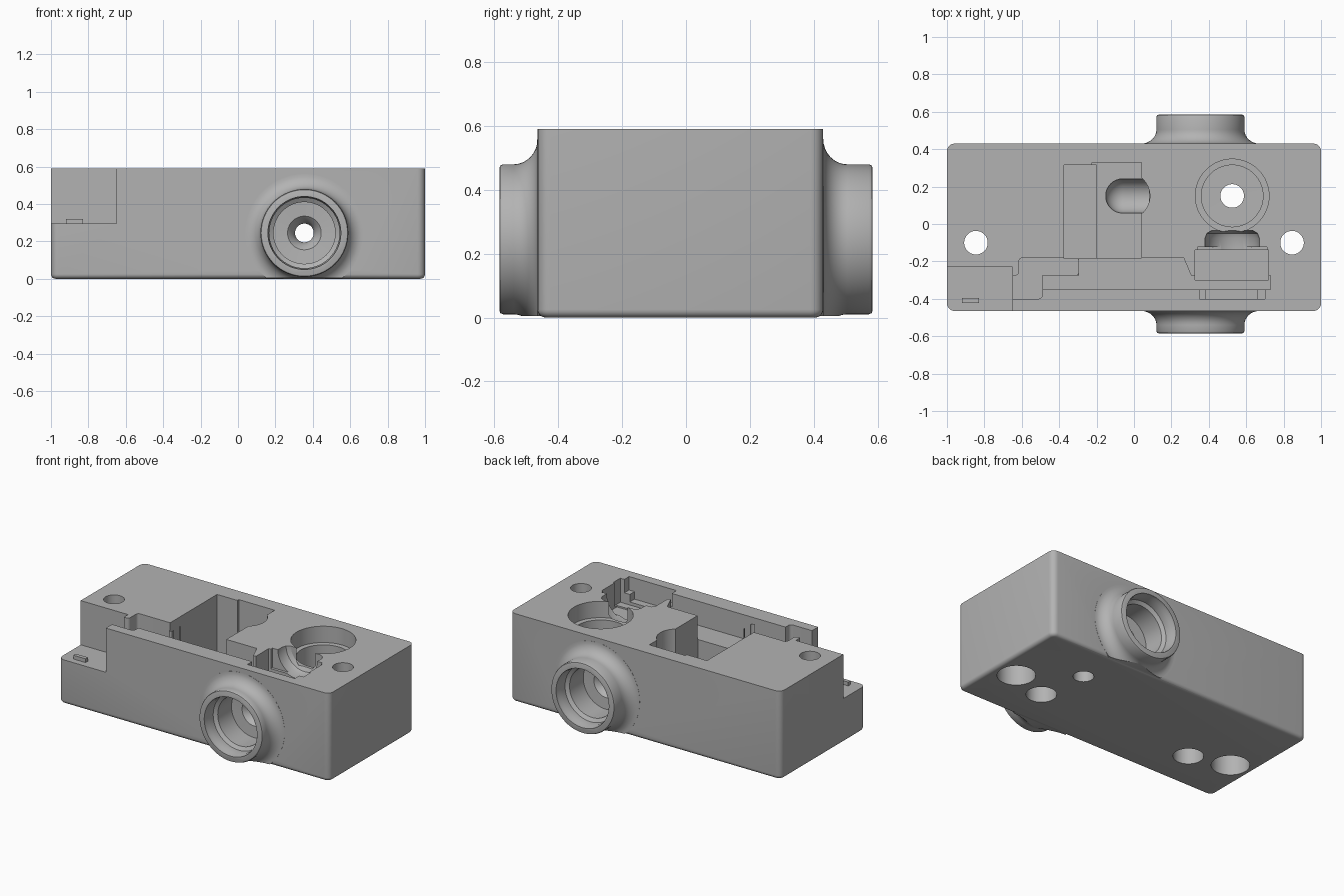
import bpy, bmesh, math
from mathutils import Matrix, Vector

old = bpy.data.objects.get("Cube")
if old:
    bpy.data.objects.remove(old, do_unlink=True)

grey = bpy.data.materials.new("machined grey")
grey.use_nodes = True
grey.diffuse_color = (0.45, 0.45, 0.45, 1)
grey.node_tree.nodes["Principled BSDF"].inputs["Base Color"].default_value = (0.45, 0.45, 0.45, 1)

TOP, OVER = 0.59, 0.7
FRONT, BACK = -0.465, 0.43


def finish(bm, name):
    bmesh.ops.recalc_face_normals(bm, faces=bm.faces)
    mesh = bpy.data.meshes.new(name)
    bm.to_mesh(mesh)
    bm.free()
    mesh.materials.append(grey)
    ob = bpy.data.objects.new(name, mesh)
    bpy.context.collection.objects.link(ob)
    return ob


def prism(name, points, z0, z1, radius=0.0, foot=0.0):
    """Extruded outline with rounded upright corners and a rounded lower rim."""
    bm = bmesh.new()
    face = bm.faces.new([bm.verts.new((x, y, z0)) for x, y in points])
    ext = bmesh.ops.extrude_face_region(bm, geom=[face])
    for v in ext["geom"]:
        if isinstance(v, bmesh.types.BMVert):
            v.co.z = z1
    if radius:
        up = [e for e in bm.edges if abs(e.verts[0].co.z - e.verts[1].co.z) > 0.01]
        bmesh.ops.bevel(bm, geom=up, offset=radius, segments=5, profile=0.5, affect='EDGES')
    if foot:
        low = [e for e in bm.edges if max(v.co.z for v in e.verts) < z0 + 1e-5]
        bmesh.ops.bevel(bm, geom=low, offset=foot, segments=5, profile=0.5, affect='EDGES')
    return finish(bm, name)


def box(name, x0, x1, y0, y1, z0, z1, **kw):
    return prism(name, [(x0, y0), (x1, y0), (x1, y1), (x0, y1)], z0, z1, **kw)


def lathe(name, profile, place, floor=None, steps=64):
    """Solid of revolution; profile holds (radius, distance along the axis)."""
    bm = bmesh.new()
    rings = []
    for r, h in profile:
        angles = [2 * math.pi * i / steps for i in range(steps)]
        rings.append([bm.verts.new((r * math.cos(a), r * math.sin(a), h)) for a in angles])
    for a, b in zip(rings, rings[1:]):
        for i in range(steps):
            j = (i + 1) % steps
            bm.faces.new((a[i], a[j], b[j], b[i]))
    bm.faces.new(rings[0])
    bm.faces.new(rings[-1])
    bm.transform(place)
    if floor is not None:
        bmesh.ops.bisect_plane(bm, geom=bm.verts[:] + bm.edges[:] + bm.faces[:],
                               plane_co=(0, 0, floor), plane_no=(0, 0, 1), clear_inner=True)
        bmesh.ops.holes_fill(bm, edges=[e for e in bm.edges if e.is_boundary])
    return finish(bm, name)


def upright(name, x, y, profile):
    return lathe(name, profile, Matrix.Translation((x, y, 0)))


def combine(target, tool, operation='DIFFERENCE'):
    mod = target.modifiers.new(tool.name, 'BOOLEAN')
    mod.operation, mod.solver, mod.object = operation, 'EXACT', tool
    bpy.context.view_layer.objects.active = target
    bpy.ops.object.modifier_apply(modifier=mod.name)
    bpy.data.objects.remove(tool, do_unlink=True)


# Main block
body = box("valve_block", -1, 1, FRONT, BACK, 0, TOP, radius=0.04, foot=0.025)

# Flared port bosses on the front and back, then their stepped bores
ports = []
for side, wall, turn in (("front", FRONT, 90), ("back", BACK, -90)):
    place = Matrix.Translation((0.355, 0, 0.245)) @ Matrix.Rotation(math.radians(turn), 4, 'X')
    depth = abs(wall)
    flare = 0.075
    outline = [(0.315, depth - 0.05), (0.315, depth + 0.001)]
    for i in range(1, 9):
        a = math.pi / 2 * i / 8
        outline.append((0.235 + 0.08 * (1 - math.sin(a)), depth + flare * (1 - math.cos(a))))
    outline += [(0.235, 0.573), (0.231, 0.582), (0.222, 0.585)]
    combine(body, lathe(side + "_boss", outline, place, floor=0.004), 'UNION')
    ports.append((side, place))

for side, place in ports:
    bore = [(0.195, 0.62), (0.195, 0.57), (0.188, 0.55), (0.188, 0.5), (0.165, 0.485),
            (0.165, 0.34), (0.09, 0.335), (0.065, 0.31), (0.05, 0.27), (0.05, -0.02)]
    combine(body, lathe(side + "_bore", bore, place))

# Corner notch
combine(body, box("notch", -1.2, -0.65, -0.7, -0.23, 0.295, OVER))

# Stepped channel behind the front wall
combine(body, prism("channel_shallow", [
    (-0.7, -0.4), (-0.49, -0.4), (-0.49, -0.275), (-0.295, -0.275), (-0.295, -0.18),
    (-0.615, -0.18), (-0.615, -0.275), (-0.7, -0.275)], 0.48, OVER, radius=0.02))
combine(body, prism("channel_deep", [
    (-0.49, -0.35), (0.36, -0.35), (0.36, -0.275), (0.305, -0.275), (0.265, -0.18),
    (-0.295, -0.18), (-0.295, -0.275), (-0.49, -0.275)], 0.43, OVER))

# Central pocket with two floor levels
combine(body, box("pocket_left", -0.375, -0.2, -0.185, 0.315, 0.2, OVER))
combine(body, box("pocket_right", -0.225, 0.04, -0.182, 0.33, 0.27, OVER))

# Round notch in the pocket wall and a ball-ended trough in its floor
combine(body, upright("wall_notch", -0.04, 0.15, [(0.125, 0.27), (0.125, OVER)]))
trough = [(0.092 * math.sin(a), -0.092 * math.cos(a))
          for a in [math.pi / 2 * i / 8 for i in range(1, 9)]] + [(0.092, 0.14)]
combine(body, lathe("trough", trough, Matrix.Translation((-0.06, 0.15, 0.275))
                    @ Matrix.Rotation(math.pi / 2, 4, 'Y')))

# Stepped round seat with a through hole
combine(body, upright("seat", 0.525, 0.15, [
    (0.063, -0.1), (0.063, 0.33), (0.165, 0.331), (0.165, 0.48), (0.197, 0.481), (0.197, OVER)]))

# Fitting recess: rounded neck, collar, wide body and front key
lay = Matrix.Translation((0.525, 0, TOP)) @ Matrix.Rotation(math.pi / 2, 4, 'X')
combine(body, lathe("neck", [(0.11, 0.035), (0.135, 0.05), (0.145, 0.075), (0.145, 0.16)], lay))
combine(body, box("collar", 0.34, 0.71, -0.2, -0.122, 0.46, OVER))
combine(body, box("fitting", 0.325, 0.72, -0.3, -0.14, 0.42, OVER))
combine(body, box("flange", 0.325, 0.73, -0.35, -0.275, 0.43, OVER))
combine(body, box("key", 0.35, 0.7, -0.4, -0.34, 0.5, OVER))
combine(body, box("key_slot", 0.385, 0.66, -0.4, -0.34, 0.45, OVER))

# Mounting holes with counterbores, and blind holes underneath
for s in (-1, 1):
    combine(body, upright("mount_hole", 0.845 * s, -0.1, [
        (0.117, -0.1), (0.117, 0.2), (0.063, 0.201), (0.063, OVER)]))
    combine(body, upright("blind_hole", 0.58 * s, -0.18, [(0.093, -0.1), (0.093, 0.15)]))

# Small rib on the notch floor
rib = box("notch_rib", -0.92, -0.83, -0.422, -0.396, 0.28, 0.32)

for ob in (body, rib):
    bpy.ops.object.select_all(action='DESELECT')
    ob.select_set(True)
    bpy.context.view_layer.objects.active = ob
    bpy.ops.object.shade_smooth_by_angle(angle=math.radians(30))
